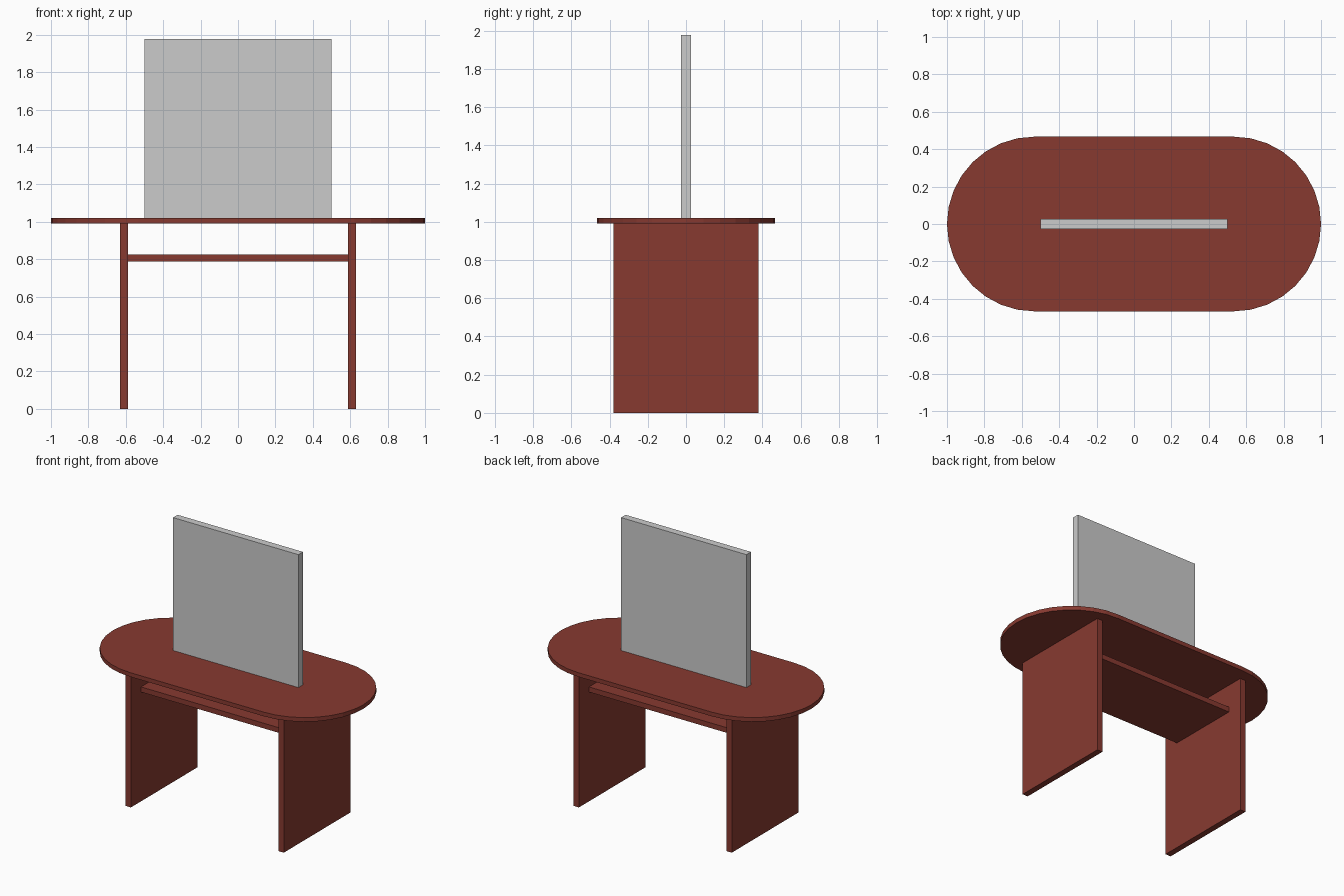
import bpy, bmesh, math

if "Cube" in bpy.data.objects:
    bpy.data.objects.remove(bpy.data.objects["Cube"])

wood = bpy.data.materials.new("red_brown_wood")
wood.diffuse_color = (0.245, 0.042, 0.03, 1)
wood.use_nodes = True
wood.node_tree.nodes["Principled BSDF"].inputs["Base Color"].default_value = wood.diffuse_color


def finish(name, bm, mat=None):
    bmesh.ops.recalc_face_normals(bm, faces=bm.faces)
    mesh = bpy.data.meshes.new(name)
    bm.to_mesh(mesh)
    bm.free()
    obj = bpy.data.objects.new(name, mesh)
    bpy.context.collection.objects.link(obj)
    if mat:
        mesh.materials.append(mat)
    return obj


def box(name, x, y, z, mat=None):
    """Box from (min, max) ranges on each axis."""
    bm = bmesh.new()
    bmesh.ops.create_cube(bm, size=1)
    for v in bm.verts:
        v.co = [r[0] if c < 0 else r[1] for c, r in zip(v.co, (x, y, z))]
    return finish(name, bm, mat)


def stadium_slab(name, half_len, radius, z0, z1, segs, mat):
    """Extruded oblong with two half-round ends."""
    bm = bmesh.new()
    verts = []
    for side in (1, -1):
        for i in range(segs + 1):
            a = math.pi * (i / segs - 0.5)
            verts.append(bm.verts.new((side * (half_len - radius + radius * math.cos(a)),
                                       side * radius * math.sin(a), z0)))
    face = bm.faces.new(verts)
    ext = bmesh.ops.extrude_face_region(bm, geom=[face], use_keep_orig=True)
    top = [g for g in ext["geom"] if isinstance(g, bmesh.types.BMVert)]
    bmesh.ops.translate(bm, verts=top, vec=(0, 0, z1 - z0))
    return finish(name, bm, mat)


# Oval tabletop
stadium_slab("tabletop", 1.0, 0.467, 0.99, 1.02, 16, wood)

# Slab legs
for name, s in (("left_leg", -1), ("right_leg", 1)):
    box(name, sorted((s * 0.588, s * 0.631)), (-0.38, 0.38), (0, 0.99), wood)

# Shelf between the legs
box("under_shelf", (-0.588, 0.588), (-0.265, 0.265), (0.788, 0.825), wood)

# Upright divider panel standing on the table
box("upright_panel", (-0.5, 0.5), (-0.026, 0.026), (1.02, 1.978))
